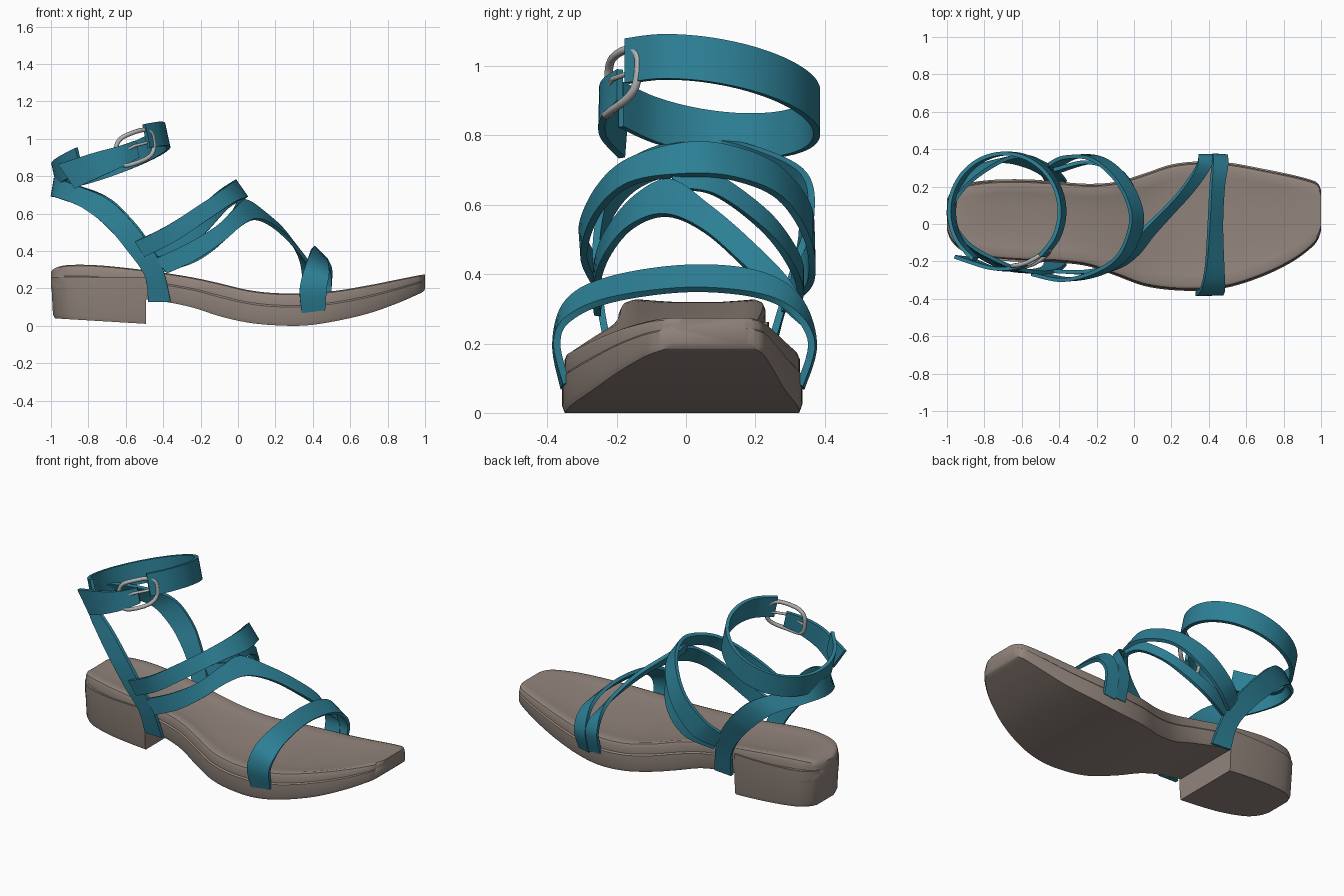
import bpy, bmesh, math
from mathutils import Vector


def material(name, rgb):
    m = bpy.data.materials.new(name)
    m.diffuse_color = (*rgb, 1)
    return m


TEAL = material("teal leather", (0.026, 0.215, 0.305))
TAUPE = material("taupe sole", (0.285, 0.23, 0.20))
METAL = material("buckle metal", (0.45, 0.45, 0.45))


def spline(rows, steps):
    """Smooth curve through rows of any dimension."""
    n, out = len(rows), []
    get = lambda i: rows[max(0, min(n - 1, i))]
    for i in range(n - 1):
        for s in range(steps):
            t = s / steps
            out.append([0.5 * (2 * b + (c - a) * t + (2 * a - 5 * b + 4 * c - d) * t * t
                               + (3 * b - a - 3 * c + d) * t ** 3)
                        for a, b, c, d in zip(get(i - 1), get(i), get(i + 1), get(i + 2))])
    return out + [list(rows[-1])]


def loft(name, rings, mat, angle=35):
    """Skin a list of equal rings into one closed solid."""
    k, n = len(rings[0]), len(rings)
    verts = [tuple(p) for r in rings for p in r]
    faces = [(i * k + j, i * k + (j + 1) % k, (i + 1) * k + (j + 1) % k, (i + 1) * k + j)
             for i in range(n - 1) for j in range(k)]
    faces += [tuple(reversed(range(k))), tuple(range((n - 1) * k, n * k))]
    me = bpy.data.meshes.new(name)
    me.from_pydata(verts, [], faces)
    bm = bmesh.new()
    bm.from_mesh(me)
    bmesh.ops.recalc_face_normals(bm, faces=bm.faces)
    bm.to_mesh(me)
    bm.free()
    me.materials.append(mat)
    me.shade_smooth()
    me.set_sharp_from_angle(angle=math.radians(angle))
    bpy.context.collection.objects.link(bpy.data.objects.new(name, me))


def strap(name, rows, thick=0.02):
    """Flat strap; each row holds a point on one edge and one on the other."""
    pts = [(Vector(r[:3]), Vector(r[3:])) for r in spline(rows, 7)]
    n, rings = len(pts), []
    for i, (a, b) in enumerate(pts):
        p, q = pts[max(i - 1, 0)], pts[min(i + 1, n - 1)]
        d = (b - a).cross((q[0] + q[1]) - (p[0] + p[1])).normalized() * thick / 2
        rings.append([a - d, b - d, b + d, a + d])
    loft(name, rings, TEAL)


# Sole stations: x, near edge y, far edge y, top z, bottom z
stations = spline([
    (-1.0, -.03, .13, .29, .20), (-.975, -.09, .17, .31, .18), (-.91, -.145, .21, .325, .17),
    (-.77, -.185, .232, .325, .16), (-.6, -.20, .236, .31, .15), (-.42, -.205, .227, .287, .133),
    (-.25, -.225, .215, .26, .10), (-.1, -.275, .225, .228, .052), (.05, -.33, .268, .192, .018),
    (.2, -.353, .318, .175, .003), (.36, -.356, .335, .175, .002), (.52, -.335, .326, .187, .025),
    (.7, -.275, .293, .217, .067), (.85, -.20, .262, .247, .12), (.95, -.125, .235, .267, .163),
    (.985, -.08, .215, .273, .18), (1.0, -.035, .18, .274, .195)], 5)

sole_rings = []
for x, yl, yr, zt, zb in stations:
    w, h = yr - yl, zt - zb
    e = min(1, max(0, (1 - abs(x)) / .3))      # footbed hollow fades at both ends
    half = [(.008, 0), (0, .12 * h), (0, .58 * h), (.007, .63 * h), (.007, h - .022),
            (.014, h - .006), (.03, h), (.05 + .05 * w, h - .008 * e), (.3 * w, h - .016 * e)]
    half = [(min(d, w * (.05 + .05 * i)), z) for i, (d, z) in enumerate(half)]
    sole_rings.append([(x, yl + d, zb + z) for d, z in half]
                      + [(x, yr - d, zb + z) for d, z in reversed(half)])
loft("sole", sole_rings, TAUPE)

# Low block heel following the sole outline, tapering slightly downwards
heel = [s for s in stations if s[0] <= -.465]
outline = [(s[0], s[1] - .003) for s in heel] + [(s[0], s[2] + .003) for s in reversed(heel)]
heel_rings = []
for f, inset in ((0, 0), (.9, .02), (1, .04)):
    heel_rings.append([(-.475 + (x + .475) * (1 - inset), .02 + (y - .02) * (1 - inset * 1.5),
                        .262 + (.04 - .03 * (x + 1) / .52 - .262) * f) for x, y in outline])
loft("heel_block", heel_rings, TAUPE)

# Toe strap
strap("toe_strap", [
    (.34, -.352, .07, .465, -.345, .085), (.33, -.376, .2, .475, -.372, .2),
    (.36, -.34, .32, .485, -.34, .27), (.385, -.22, .385, .478, -.22, .325),
    (.40, 0, .42, .47, 0, .355), (.41, .2, .405, .48, .2, .34),
    (.42, .32, .335, .5, .31, .29), (.42, .368, .2, .5, .362, .2), (.42, .332, .07, .49, .328, .08)])

# Diagonal strap from the far toe side across the instep to the near side
strap("diagonal_strap", [
    (.345, .33, .08, .45, .333, .08), (.345, .363, .22, .44, .363, .22),
    (.33, .30, .37, .40, .29, .30), (.25, .18, .5, .31, .17, .42),
    (.15, .07, .595, .2, .05, .525), (.04, -.04, .67, .1, -.06, .57),
    (-.02, -.14, .625, .02, -.16, .535), (-.12, -.22, .53, -.08, -.23, .45),
    (-.27, -.255, .44, -.22, -.26, .355), (-.44, -.252, .36, -.38, -.255, .28)])

# Upper instep loop and its thin companion on the far side
strap("instep_loop", [
    (-.55, -.268, .45, -.5, -.262, .37), (-.38, -.3, .535, -.33, -.295, .455),
    (-.2, -.25, .65, -.15, -.255, .575), (-.08, -.16, .73, -.02, -.16, .66),
    (-.02, 0, .775, .045, 0, .685), (-.04, .13, .765, .02, .14, .675),
    (-.12, .26, .71, -.06, .27, .62), (-.24, .35, .6, -.17, .35, .5),
    (-.38, .355, .48, -.3, .36, .38), (-.47, .31, .41, -.41, .305, .32)])
strap("instep_side_strap", [
    (.015, -.04, .715, .04, -.04, .645), (.012, .08, .69, .03, .08, .63),
    (-.04, .22, .59, -.02, .22, .53), (-.14, .3, .49, -.1, .3, .43),
    (-.27, .33, .41, -.23, .33, .34), (-.43, .29, .37, -.39, .285, .29)])

# Heel strap: rises from the sole on both sides and wraps behind the heel
strap("heel_strap", [
    (-.48, -.208, .13, -.36, -.213, .13), (-.5, -.24, .27, -.4, -.245, .3),
    (-.59, -.252, .4, -.47, -.26, .43), (-.7, -.235, .53, -.57, -.25, .56),
    (-.83, -.17, .63, -.70, -.21, .68), (-.95, -.07, .68, -.89, -.1, .76),
    (-.992, .06, .69, -.975, .06, .79), (-.95, .2, .68, -.89, .21, .76),
    (-.82, .31, .63, -.70, .34, .69), (-.7, .335, .53, -.57, .36, .57),
    (-.58, .31, .4, -.47, .32, .44), (-.5, .27, .27, -.4, .275, .3),
    (-.48, .237, .13, -.36, .225, .13)])

# Tilted ankle strap, open on the near side where the buckle sits
ring = []
for i in range(13):
    t = math.radians(-50 + i * 285 / 12)
    c, s = math.cos(t), math.sin(t)
    x, y, z = -.68 + .295 * c, .067 + .31 * s, .912 + .105 * c - .045 * s
    ring.append((x + .014, y, z - .064, x - .014, y, z + .064))
strap("ankle_strap", ring)

# Loose strap end coming out of the buckle
strap("strap_tail", [
    (-.53, -.19, .90, -.55, -.19, .99), (-.62, -.236, .85, -.64, -.232, .96),
    (-.74, -.238, .795, -.77, -.235, .925), (-.87, -.185, .735, -.96, -.175, .865)])


# Buckle frame and prong
def wire(name, pts, radius, cyclic):
    cu = bpy.data.curves.new(name, 'CURVE')
    cu.dimensions = '3D'
    cu.bevel_depth, cu.bevel_resolution, cu.use_fill_caps = radius, 2, True
    sp = cu.splines.new('POLY')
    sp.points.add(len(pts) - 1)
    for p, q in zip(sp.points, pts):
        p.co = (*q, 1)
    sp.use_cyclic_u = cyclic
    cu.materials.append(METAL)
    bpy.context.collection.objects.link(bpy.data.objects.new(name, cu))


C, U, V = Vector((-.55, -.182, .953)), Vector((.098, .045, .035)), Vector((-.012, .006, .08))
frame = []
for i in range(28):
    t = 2 * math.pi * i / 28
    u, v = (math.copysign(abs(w) ** .65, w) for w in (math.cos(t), math.sin(t)))
    frame.append(C + U * u + V * v + Vector((0, -.025 * (1 - u * u), 0)))
wire("buckle_frame", frame, .012, True)
wire("buckle_prong", [C - U, C + Vector((0, -.03, .01)), C + U], .008, False)
